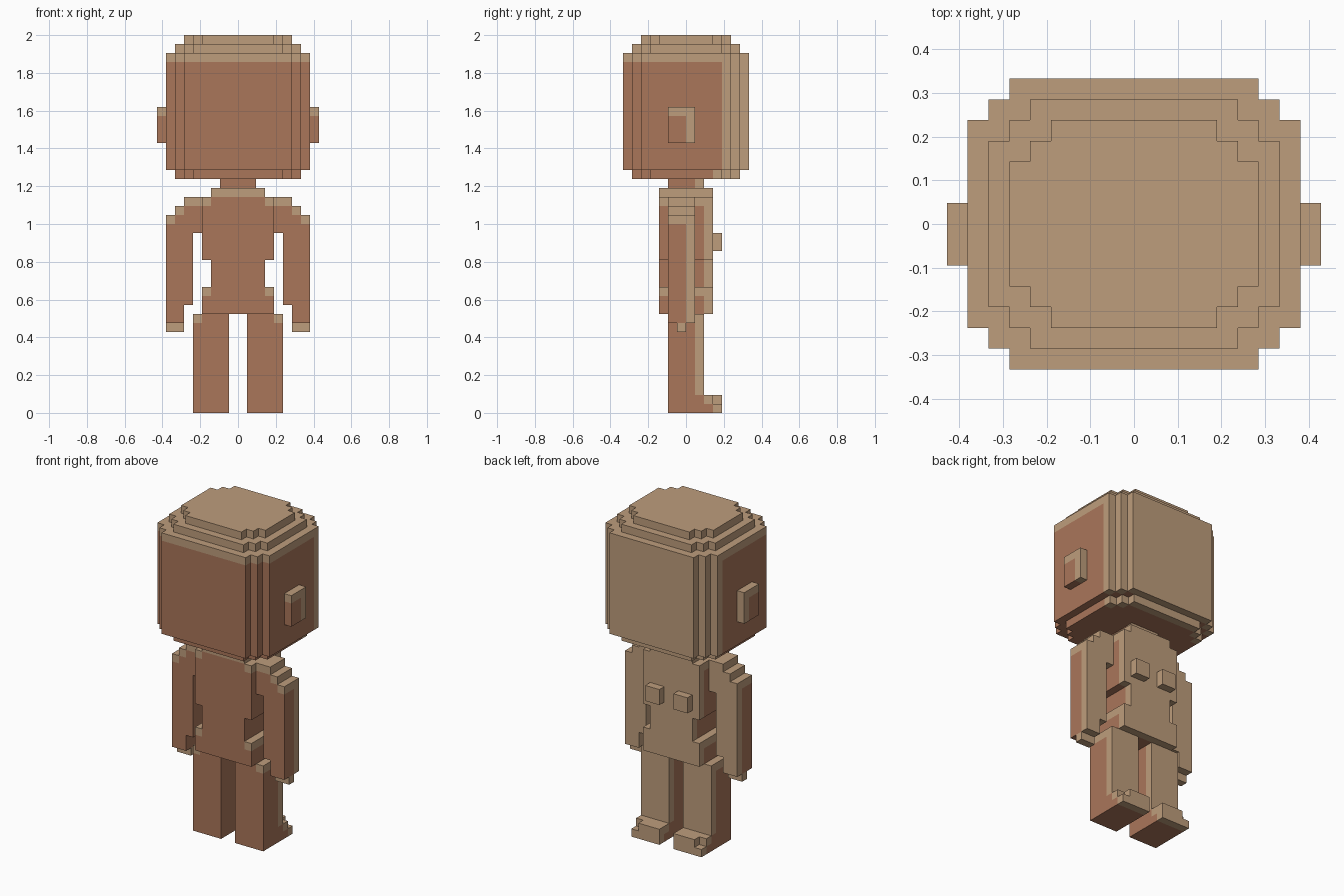
import bpy, bmesh, math
from mathutils import Vector

cube = bpy.data.objects.get("Cube")
if cube:
    bpy.data.objects.remove(cube, do_unlink=True)

U = 2 / 42  # edge length of one block


def make_material(name, colour):
    mat = bpy.data.materials.new(name)
    mat.use_nodes = True
    mat.diffuse_color = (*colour, 1)
    bsdf = next(n for n in mat.node_tree.nodes if n.type == "BSDF_PRINCIPLED")
    bsdf.inputs["Base Color"].default_value = (*colour, 1)
    bsdf.inputs["Roughness"].default_value = 0.9
    return mat


MATERIALS = [make_material("light tan", (0.515, 0.337, 0.202)),
             make_material("reddish brown", (0.402, 0.181, 0.102))]


def box(x0, x1, y0, y1, z0, z1):
    """All block cells inside the given integer limits."""
    return {(x, y, z) for x in range(x0, x1)
            for y in range(y0, y1) for z in range(z0, z1)}


def stepped(rx, ry, z0, z1):
    """Slab whose four upright corners are cut in two steps."""
    return (box(-rx, rx, 2 - ry, ry - 2, z0, z1)
            | box(1 - rx, rx - 1, 1 - ry, ry - 1, z0, z1)
            | box(2 - rx, rx - 2, -ry, ry, z0, z1))


def mirrored(cells):
    return {(-1 - x, y, z) for x, y, z in cells}


# Centre parts
parts = {
    "head": stepped(7, 6, 26, 27) | stepped(8, 7, 27, 40)
            | stepped(7, 6, 40, 41) | stepped(6, 5, 41, 42),
    "neck": box(-2, 2, -2, 2, 25, 26),
    "torso": box(-4, 4, -3, 3, 11, 14) | box(-3, 3, -3, 3, 14, 17)
             | box(-4, 4, -3, 3, 17, 24) | box(-3, 3, -3, 3, 24, 25),
}

# Paired parts, given for the +x side
pairs = {
    "ear": box(8, 9, -2, 1, 30, 34),
    "arm": box(4, 6, -2, 1, 20, 24) | box(5, 6, -2, 1, 12, 20)
           | box(6, 7, -2, 1, 10, 23) | box(7, 8, -2, 1, 10, 22),
    "hand": box(6, 8, -1, 0, 9, 10),
    "leg": box(1, 5, -2, 2, 0, 11),
    "foot": box(1, 5, 2, 4, 0, 2) - box(4, 5, 3, 4, 1, 2),
    "back_block": box(1, 3, 3, 4, 18, 20),
}
for name, cells in pairs.items():
    parts["left_" + name] = cells
    parts["right_" + name] = mirrored(cells)

solid = set().union(*parts.values())
DIRECTIONS = [(1, 0, 0), (-1, 0, 0), (0, 1, 0), (0, -1, 0), (0, 0, 1), (0, 0, -1)]


def step(cell, d):
    return tuple(a + b for a, b in zip(cell, d))


def colour_index(cell, d):
    """Tan on the top, the back and the cells bordering them; brown elsewhere."""
    facing = d in ((0, 0, 1), (0, 1, 0))
    edge = step(cell, (0, 0, 1)) not in solid or step(cell, (0, 1, 0)) not in solid
    return 0 if facing or edge else 1


def build(name, cells):
    bm = bmesh.new()
    verts = {}

    def vert(p):
        key = tuple(round(c) for c in p)
        if key not in verts:
            verts[key] = bm.verts.new(Vector(key) * U)
        return verts[key]

    for cell in sorted(cells):
        for d in DIRECTIONS:
            if step(cell, d) in solid:
                continue
            # Exposed square, wound to face outwards
            n = Vector(d)
            a = Vector((d[2], d[0], d[1]))
            b = n.cross(a)
            mid = Vector(cell) + Vector((0.5, 0.5, 0.5)) + n / 2
            corners = [mid + (a * i + b * j) / 2
                       for i, j in ((-1, -1), (1, -1), (1, 1), (-1, 1))]
            face = bm.faces.new([vert(p) for p in corners])
            face.material_index = colour_index(cell, d)

    # Join flat neighbours of one colour into larger faces
    bm.normal_update()
    bmesh.ops.dissolve_limit(bm, angle_limit=math.radians(1), verts=bm.verts[:],
                             edges=bm.edges[:], delimit={"MATERIAL"})
    mesh = bpy.data.meshes.new(name)
    for mat in MATERIALS:
        mesh.materials.append(mat)
    bm.to_mesh(mesh)
    bm.free()
    obj = bpy.data.objects.new(name, mesh)
    bpy.context.scene.collection.objects.link(obj)


for part_name, part_cells in parts.items():
    build(part_name, part_cells)
